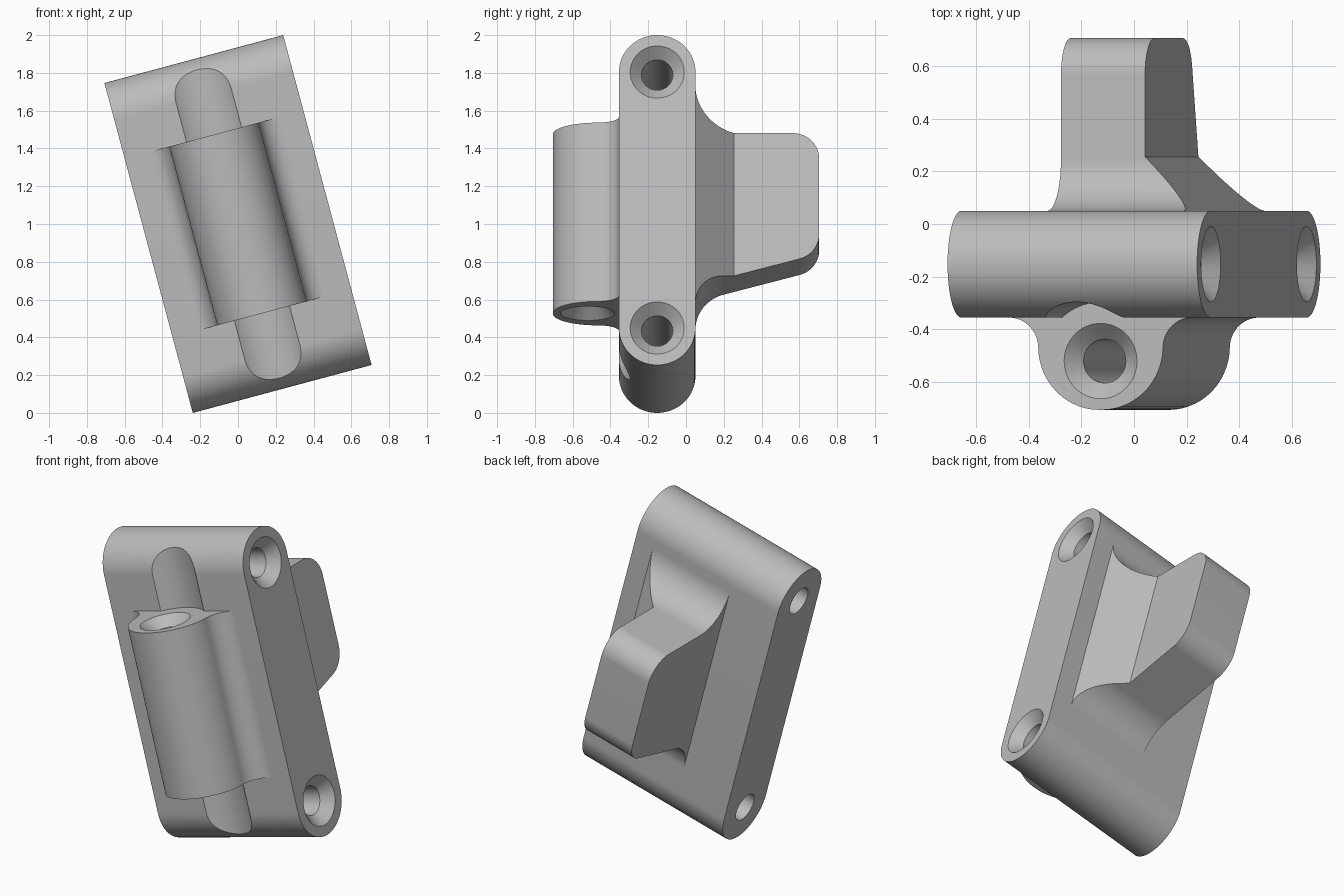
import bpy, bmesh, math
from mathutils import Matrix, Vector

if "Cube" in bpy.data.objects:
    bpy.data.objects.remove(bpy.data.objects["Cube"])

# Whole bracket leans sideways about the y axis
LEAN = Matrix.Translation((0, 0, 1)) @ Matrix.Rotation(math.radians(-15), 4, 'Y')

grey = bpy.data.materials.new("plain grey")
grey.use_nodes = True
grey.diffuse_color = (0.5, 0.5, 0.5, 1)
grey.node_tree.nodes["Principled BSDF"].inputs["Base Color"].default_value = (0.5, 0.5, 0.5, 1)


def rounded(corners, steps=20):
    """Outline from (a, b, radius) corners, each replaced by a tangent arc."""
    out = []
    for i, (a, b, r) in enumerate(corners):
        p = Vector((a, b))
        if r == 0:
            out.append(p)
            continue
        d1 = (Vector(corners[i - 1][:2]) - p).normalized()
        d2 = (Vector(corners[(i + 1) % len(corners)][:2]) - p).normalized()
        half = d1.angle(d2) / 2
        centre = p + (d1 + d2).normalized() * r / math.sin(half)
        start = p + d1 * r / math.tan(half) - centre
        end = p + d2 * r / math.tan(half) - centre
        turn = start.angle_signed(end)
        for k in range(steps + 1):
            out.append(centre + Matrix.Rotation(-turn * k / steps, 2) @ start)
    return out


def prism(name, outline, axis, lo, hi):
    """Extrude an outline along x (outline in y,z) or z (outline in x,y)."""
    bm = bmesh.new()
    place = (lambda p, t: (t, p.x, p.y)) if axis == 'X' else (lambda p, t: (p.x, p.y, t))
    face = bm.faces.new([bm.verts.new(place(p, lo)) for p in outline])
    side = bmesh.ops.extrude_face_region(bm, geom=[face])["geom"]
    step = Vector(place(Vector((0, 0)), hi - lo))
    bmesh.ops.translate(bm, vec=step, verts=[v for v in side if isinstance(v, bmesh.types.BMVert)])
    return finish(name, bm)


def lathe(name, profile, spin, offset):
    """Solid of revolution about z from (radius, height), then turned and moved."""
    bm = bmesh.new()
    n = 64
    rings = [[bm.verts.new((r * math.cos(math.tau * k / n), r * math.sin(math.tau * k / n), h))
              for k in range(n)] for r, h in profile]
    for low, high in zip(rings, rings[1:]):
        for k in range(n):
            j = (k + 1) % n
            bm.faces.new((low[k], low[j], high[j], high[k]))
    bm.faces.new(rings[0])
    bm.faces.new(rings[-1])
    bm.transform(Matrix.Translation(offset) @ spin)
    return finish(name, bm)


def finish(name, bm):
    bmesh.ops.remove_doubles(bm, verts=bm.verts, dist=1e-5)
    bmesh.ops.recalc_face_normals(bm, faces=bm.faces)
    mesh = bpy.data.meshes.new(name)
    bm.to_mesh(mesh)
    bm.free()
    mesh.materials.append(grey)
    ob = bpy.data.objects.new(name, mesh)
    ob.matrix_world = LEAN
    bpy.context.collection.objects.link(ob)
    return ob


def combine(ob, tool, operation):
    bpy.context.view_layer.objects.active = ob
    mod = ob.modifiers.new("cut", 'BOOLEAN')
    mod.operation, mod.solver, mod.object = operation, 'EXACT', tool
    bpy.ops.object.modifier_apply(modifier=mod.name)
    bpy.data.objects.remove(tool)


HALF_W, HALF_L, FRONT, BACK = 0.49, 0.904, -0.355, 0.05
R = (BACK - FRONT) / 2
MID = (BACK + FRONT) / 2
BORE_Y, BORE_R, SINK_R = -0.52, 0.083, 0.143
SINK = SINK_R - BORE_R
TO_X = Matrix.Rotation(math.radians(90), 4, 'Y')
UPRIGHT = Matrix.Identity(4)

# Main slab with fully rounded ends
e = R - 1e-4
slab = prism("slab", rounded([(FRONT, -HALF_L, e), (BACK, -HALF_L, e),
                              (BACK, HALF_L, e), (FRONT, HALF_L, e)]), 'X', -HALF_W, HALF_W)

# Clearance groove down the front
combine(slab, lathe("groove_cutter", [(0.224, -1.2), (0.224, 1.2)], UPRIGHT, (0, BORE_Y, 0)), 'DIFFERENCE')

# Cross holes, countersunk on one side
w = HALF_W
for end in (-1, 1):
    hole = lathe("hole_cutter", [(BORE_R, -w - 0.1), (BORE_R, w - SINK), (SINK_R, w), (SINK_R, w + 0.1)],
                 TO_X, (0, MID, end * (HALF_L - R)))
    combine(slab, hole, 'DIFFERENCE')

# Front barrel flaring into the slab, bored lengthwise
barrel = prism("front_barrel", rounded([
    (-0.365, -0.25, 0), (-0.365, FRONT, 0), (-0.245, FRONT, 0.115), (-0.245, -0.705, 0.24),
    (0.245, -0.705, 0.24), (0.245, FRONT, 0.115), (0.365, FRONT, 0), (0.365, -0.25, 0)]), 'Z', -w, w)
bore = lathe("bore_cutter", [(SINK_R, -w - 0.1), (SINK_R, -w), (BORE_R, -w + SINK), (BORE_R, w - SINK),
                             (SINK_R, w), (SINK_R, w + 0.1)], UPRIGHT, (0, BORE_Y, 0))
combine(barrel, bore, 'DIFFERENCE')

# Rear fin: side outline trimmed to a plate with one sloped shoulder
TIP, TOP, ROOT = 0.705, 0.454, -0.383
slant = ROOT + (TIP - BACK) * math.tan(math.radians(15))
fin = prism("rear_fin", rounded([
    (-0.05, 0.66, 0), (BACK, 0.66, 0), (BACK, TOP, 0.2), (TIP, TOP, 0.14),
    (TIP, slant, 0.14), (BACK, ROOT, 0.2), (BACK, -0.55, 0), (-0.05, -0.55, 0)]), 'X', -0.165, 0.6)
plan = rounded([(-0.3, -0.2, 0), (0.37, -0.2, 0), (0.37, BACK, 0),
                (0.165, 0.255, 0), (0.165, 0.9, 0), (-0.3, 0.9, 0)])
combine(fin, prism("fin_trim", plan, 'Z', -1, 1), 'INTERSECT')

# Smooth curved faces, keep hard edges
bpy.ops.object.select_all(action='DESELECT')
for ob in (slab, barrel, fin):
    ob.select_set(True)
bpy.context.view_layer.objects.active = slab
bpy.ops.object.shade_smooth_by_angle(angle=math.radians(30))
